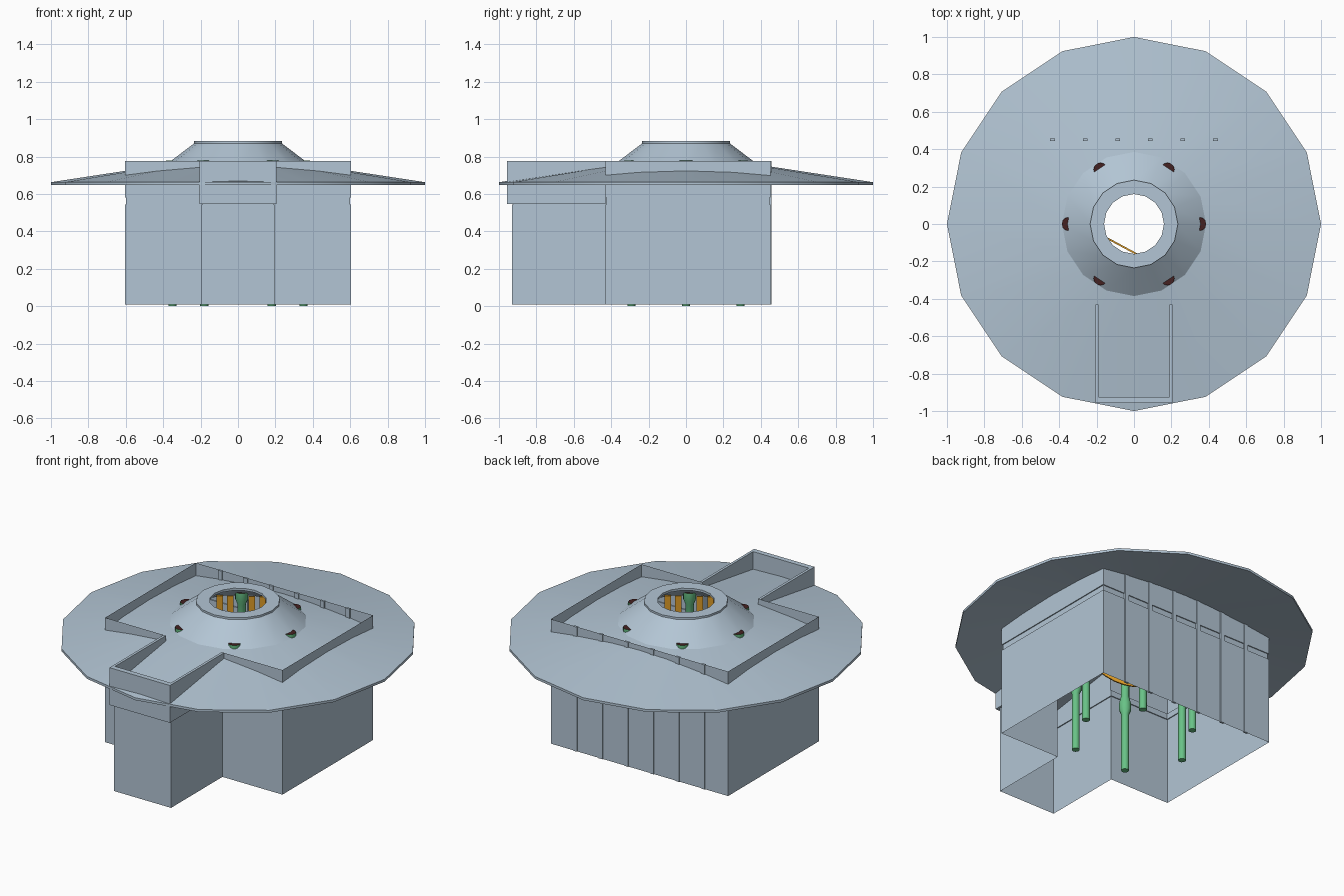
import bpy, bmesh, math
from mathutils import Matrix, Vector

if "Cube" in bpy.data.objects:
    bpy.data.objects.remove(bpy.data.objects["Cube"])


def mat(name, rgb):
    m = bpy.data.materials.new(name)
    m.diffuse_color = (*rgb, 1)
    m.use_nodes = True
    m.node_tree.nodes["Principled BSDF"].inputs["Base Color"].default_value = m.diffuse_color
    return m


GREY = mat("blue_grey", (0.45, 0.56, 0.66))
GREEN = mat("pole_green", (0.14, 0.54, 0.24))
ORANGE = mat("timber_orange", (0.72, 0.33, 0.02))
DARK = mat("end_dark_red", (0.06, 0.015, 0.015))


def finish(bm, name, *mats, normals=True):
    if normals:
        bmesh.ops.recalc_face_normals(bm, faces=bm.faces)
    me = bpy.data.meshes.new(name)
    bm.to_mesh(me)
    bm.free()
    ob = bpy.data.objects.new(name, me)
    bpy.context.collection.objects.link(ob)
    for m in mats:
        me.materials.append(m)
    return ob


def smooth(ob, degrees):
    bpy.ops.object.select_all(action='DESELECT')
    ob.select_set(True)
    bpy.context.view_layer.objects.active = ob
    bpy.ops.object.shade_smooth_by_angle(angle=math.radians(degrees))


def loft(bm, rings, closed=False):
    """Join matching rings of points with quads."""
    vs = [[bm.verts.new(p) for p in r] for r in rings]
    n = len(vs[0])
    pairs = list(zip(vs, vs[1:])) + ([(vs[-1], vs[0])] if closed else [])
    for a, b in pairs:
        for i in range(n):
            j = (i + 1) % n
            bm.faces.new((a[i], a[j], b[j], b[i]))
    return vs


def circle(r, z, n, cx=0, cy=0):
    return [(cx + r * math.cos(2 * math.pi * i / n),
             cy + r * math.sin(2 * math.pi * i / n), z) for i in range(n)]


def box(bm, x0, x1, y0, y1, z0, z1, turn=None):
    m = (Matrix.Translation(((x0 + x1) / 2, (y0 + y1) / 2, (z0 + z1) / 2))
         @ Matrix.Diagonal((x1 - x0, y1 - y0, z1 - z0, 1)))
    bmesh.ops.create_cube(bm, size=1, matrix=turn @ m if turn else m)


# Sixteen-sided roof shell with a raised collar and a smoke hole
bm = bmesh.new()
profile = [(1, 0.648), (1, 0.663), (0.385, 0.757), (0.235, 0.87), (0.235, 0.882), (0.16, 0.882),
           (0.16, 0.868), (0.225, 0.862), (0.37, 0.742)]
loft(bm, [circle(r, z, 16) for r, z in profile], closed=True)
smooth(finish(bm, "roof", GREY), 23)

# Thin outer walls: main room and porch, with a shallow groove under the eaves
bm = bmesh.new()


def outline(z, d):
    half = [(0.604 - d, 0.453 - d), (0.604 - d, -0.43 + d), (0.195 - d, -0.43 + d), (0.195 - d, -0.93 + d)]
    return [(x, y, z) for x, y in half] + [(-x, y, z) for x, y in reversed(half)]


loft(bm, [outline(z, d) for z, d in
          [(0.01, 0), (0.545, 0), (0.545, 0.006), (0.58, 0.006), (0.58, 0), (0.777, 0)]])
bmesh.ops.reverse_faces(bm, faces=bm.faces)
finish(bm, "walls", GREY, normals=False)

# Thicker band around the porch top
bm = bmesh.new()
for s in (-1, 1):
    box(bm, *sorted((s * 0.19, s * 0.206)), -0.925, -0.43, 0.547, 0.777)
box(bm, -0.206, 0.206, -0.957, -0.925, 0.547, 0.777)
finish(bm, "porch_band", GREY)

# Battens on the back wall
bm = bmesh.new()
for i in range(6):
    x = -0.435 + 0.174 * i
    box(bm, x - 0.013, x + 0.013, 0.445, 0.458, 0.01, 0.777)
finish(bm, "back_battens", GREY)

# Six poles, thicker around the joint and at the dark-capped top
places = [(0.35, 0), (-0.35, 0)] + [(sx * 0.18, sy * 0.292) for sx in (-1, 1) for sy in (-1, 1)]
for k, (cx, cy) in enumerate(places):
    bm = bmesh.new()
    rings = [(0.022, 0), (0.022, 0.36), (0.034, 0.39), (0.034, 0.43), (0.024, 0.47),
             (0.024, 0.70), (0.036, 0.73), (0.036, 0.779)]
    vs = loft(bm, [circle(r, z, 12, cx, cy) for r, z in rings])
    bm.faces.new(vs[0])
    bm.faces.new(vs[-1]).material_index = 1
    smooth(finish(bm, f"pole_{k + 1}", GREEN, DARK), 40)

# Upright orange slats under the collar, either side of each pole direction
bm = bmesh.new()
for cx, cy in places:
    turn = Matrix.Rotation(math.atan2(cy, cx), 4, 'Z')
    for c in (-0.12, -0.06, 0.06, 0.12):
        box(bm, 0.29, 0.30, c - 0.018, c + 0.018, 0.66, 0.77, turn)
finish(bm, "collar_slats", ORANGE)

# Sagging orange line between two poles
bm = bmesh.new()
p, q = Vector((-0.34, 0.03, 0.62)), Vector((0.18, -0.25, 0.62))
rings = []
for i in range(13):
    t = i / 12
    c = p.lerp(q, t) - Vector((0, 0, 0.72 * t * (1 - t)))
    side = Vector((0.0025, 0.004, 0))
    up = Vector((0, 0, 0.015))
    rings.append([c - side - up, c + side - up, c + side + up, c - side + up])
vs = loft(bm, rings)
for ring in (vs[0], vs[-1]):
    bm.faces.new(ring)
finish(bm, "hanging_line", ORANGE)
